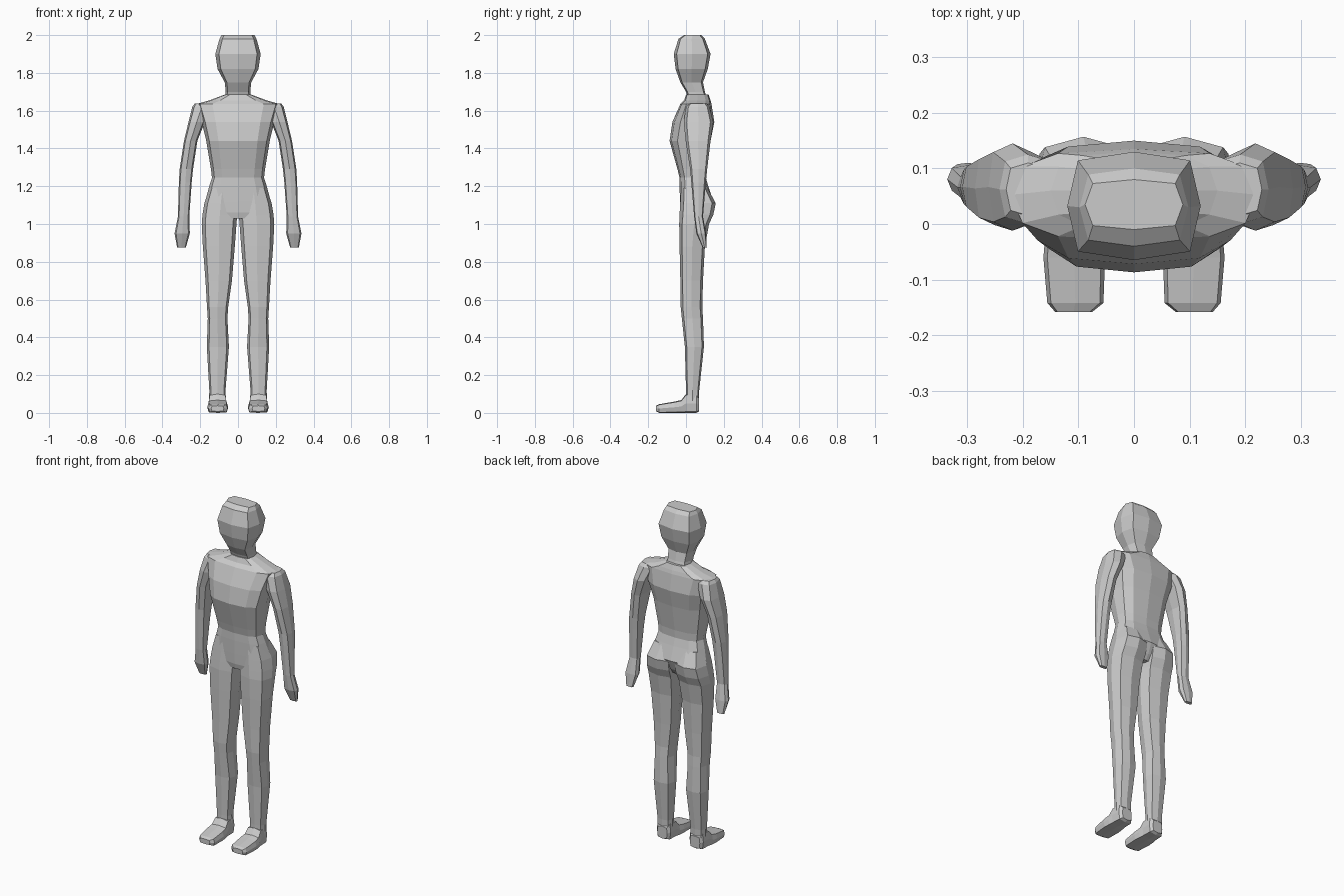
import bpy, bmesh, math

grey = bpy.data.materials.new("plain grey")
grey.diffuse_color = (0.6, 0.6, 0.6, 1)


def loft(name, rings, sides, boxy, along_y=False, mirror=False):
    """Skin rings (height, x0, x1, y0, y1); along_y stacks them front to back."""
    bm = bmesh.new()
    loops = []
    for h, x0, x1, d0, d1 in rings:
        loop = []
        for i in range(sides):
            a = 2 * math.pi * i / sides
            c, s = round(math.cos(a), 6), round(math.sin(a), 6)
            c = math.copysign(abs(c) ** boxy, c)
            s = math.copysign(abs(s) ** boxy, s)
            x = (x0 + x1) / 2 + c * (x1 - x0) / 2
            d = (d0 + d1) / 2 + s * (d1 - d0) / 2
            loop.append(bm.verts.new((x, h, d) if along_y else (x, d, h)))
        loops.append(loop)
    for a, b in zip(loops, loops[1:]):
        for i in range(sides):
            j = (i + 1) % sides
            bm.faces.new((a[i], a[j], b[j], b[i]))
    bm.faces.new(loops[0])
    bm.faces.new(loops[-1])
    bmesh.ops.recalc_face_normals(bm, faces=bm.faces)
    mesh = bpy.data.meshes.new(name)
    bm.to_mesh(mesh)
    bm.free()
    mesh.materials.append(grey)
    obj = bpy.data.objects.new(name, mesh)
    bpy.context.collection.objects.link(obj)
    if mirror:
        obj.modifiers.new("mirror", "MIRROR").use_clip = False
    return obj


def centred(rows):
    return [(z, -w, w, y0, y1) for z, w, y0, y1 in rows]


# Head and neck
loft("head", centred([
    (1.64, 0.07, 0.02, 0.12), (1.70, 0.065, 0.0, 0.10),
    (1.75, 0.07, -0.03, 0.09), (1.82, 0.108, -0.055, 0.115),
    (1.90, 0.12, -0.065, 0.13), (1.98, 0.098, -0.04, 0.10),
    (2.00, 0.088, -0.01, 0.08)]), 8, 0.5)

# Torso from crotch to neck base
loft("torso", centred([
    (1.03, 0.07, -0.025, 0.10), (1.06, 0.14, -0.03, 0.12),
    (1.12, 0.174, -0.032, 0.145), (1.20, 0.152, -0.034, 0.118),
    (1.245, 0.138, -0.034, 0.105), (1.29, 0.143, -0.045, 0.107),
    (1.44, 0.168, -0.087, 0.13), (1.54, 0.192, -0.072, 0.15),
    (1.635, 0.222, -0.03, 0.135), (1.655, 0.15, -0.01, 0.13),
    (1.685, 0.07, 0.0, 0.12)]), 12, 0.7)

# Legs with the buttocks as their upper part
loft("legs", [
    (0.05, 0.063, 0.153, 0.0, 0.068), (0.12, 0.066, 0.152, 0.0, 0.07),
    (0.35, 0.048, 0.165, -0.006, 0.095), (0.50, 0.056, 0.160, -0.022, 0.09),
    (0.56, 0.052, 0.164, -0.028, 0.086), (0.70, 0.032, 0.172, -0.03, 0.09),
    (0.88, 0.017, 0.186, -0.034, 0.10), (1.00, 0.008, 0.192, -0.036, 0.122),
    (1.05, 0.004, 0.188, -0.034, 0.145), (1.11, 0.004, 0.178, -0.031, 0.157),
    (1.19, 0.01, 0.152, -0.025, 0.115)], 8, 0.65, mirror=True)

# Feet
loft("feet", [
    (-0.158, 0.075, 0.142, 0.008, 0.038), (-0.142, 0.055, 0.156, 0.0, 0.046),
    (-0.06, 0.052, 0.163, 0.0, 0.06), (-0.025, 0.056, 0.160, 0.0, 0.068),
    (0.0, 0.060, 0.156, 0.0, 0.10), (0.055, 0.062, 0.153, 0.0, 0.10),
    (0.070, 0.075, 0.140, 0.008, 0.08)], 8, 0.4, along_y=True, mirror=True)

# Arms with mitten hands
loft("arms", [
    (1.637, 0.15, 0.230, 0.015, 0.11), (1.62, 0.14, 0.242, 0.0, 0.125),
    (1.54, 0.175, 0.262, -0.012, 0.145), (1.44, 0.215, 0.286, -0.002, 0.13),
    (1.29, 0.238, 0.309, 0.022, 0.112), (1.22, 0.245, 0.313, 0.028, 0.105),
    (1.04, 0.258, 0.318, 0.043, 0.09), (0.95, 0.255, 0.336, 0.055, 0.106),
    (0.875, 0.276, 0.322, 0.088, 0.110)], 8, 0.65, mirror=True)
